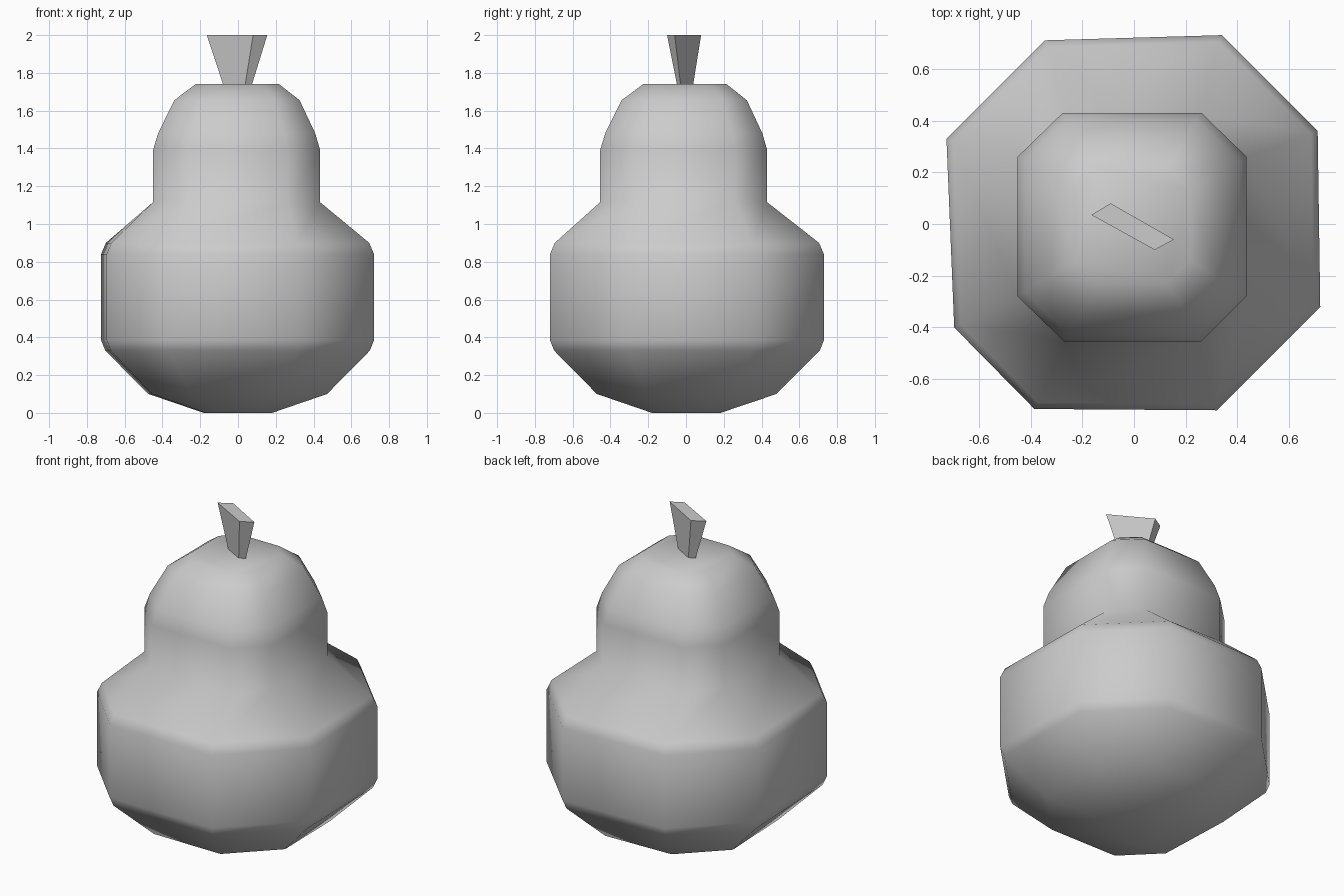
import bpy
from mathutils import Vector

if "Cube" in bpy.data.objects:
    bpy.data.objects.remove(bpy.data.objects["Cube"])

# Chamfered-square outlines of the belly and head (counter-clockwise from above)
BELLY = [(.34, .73), (-.345, .71), (-.725, .33), (-.695, -.4),
         (-.385, -.715), (.32, -.72), (.72, -.32), (.71, .36)]
HEAD = [(.26, .43), (-.275, .43), (-.45, .26), (-.45, -.28),
        (-.27, -.455), (.26, -.455), (.435, -.28), (.435, .26)]
STEM = [(.155, -.06), (-.09, .08), (-.165, .035), (.08, -.1)]


def ring(outline, scale, z):
    return [Vector((x * scale, y * scale, z)) for x, y in outline]


def loft(name, rings, smooth):
    n = len(rings[0])
    verts = [v for r in rings for v in r]
    faces = [list(range(n))[::-1], list(range(len(verts) - n, len(verts)))]
    for k in range(len(rings) - 1):
        for i in range(n):
            j = (i + 1) % n
            a, b = k * n, (k + 1) * n
            faces.append((a + i, a + j, b + j, b + i))
    mesh = bpy.data.meshes.new(name)
    mesh.from_pydata(verts, [], faces)
    mesh.polygons.foreach_set("use_smooth", [smooth] * len(faces))
    obj = bpy.data.objects.new(name, mesh)
    bpy.context.collection.objects.link(obj)
    return obj


# Pear body: broad belly narrowing to a rounded head
belly = [(.25, 0), (.655, .1), (.97, .33), (1, .385), (1, .84), (.965, .9)]
head = [(1, 1.115), (1, 1.39), (.94, 1.48), (.75, 1.655), (.5, 1.74)]
loft("pear_body", [ring(BELLY, s, z) for s, z in belly]
     + [ring(HEAD, s, z) for s, z in head], True)

# Stalk flaring towards the top
loft("stem", [ring(STEM, .38, 1.69), ring(STEM, 1, 2)], False)
